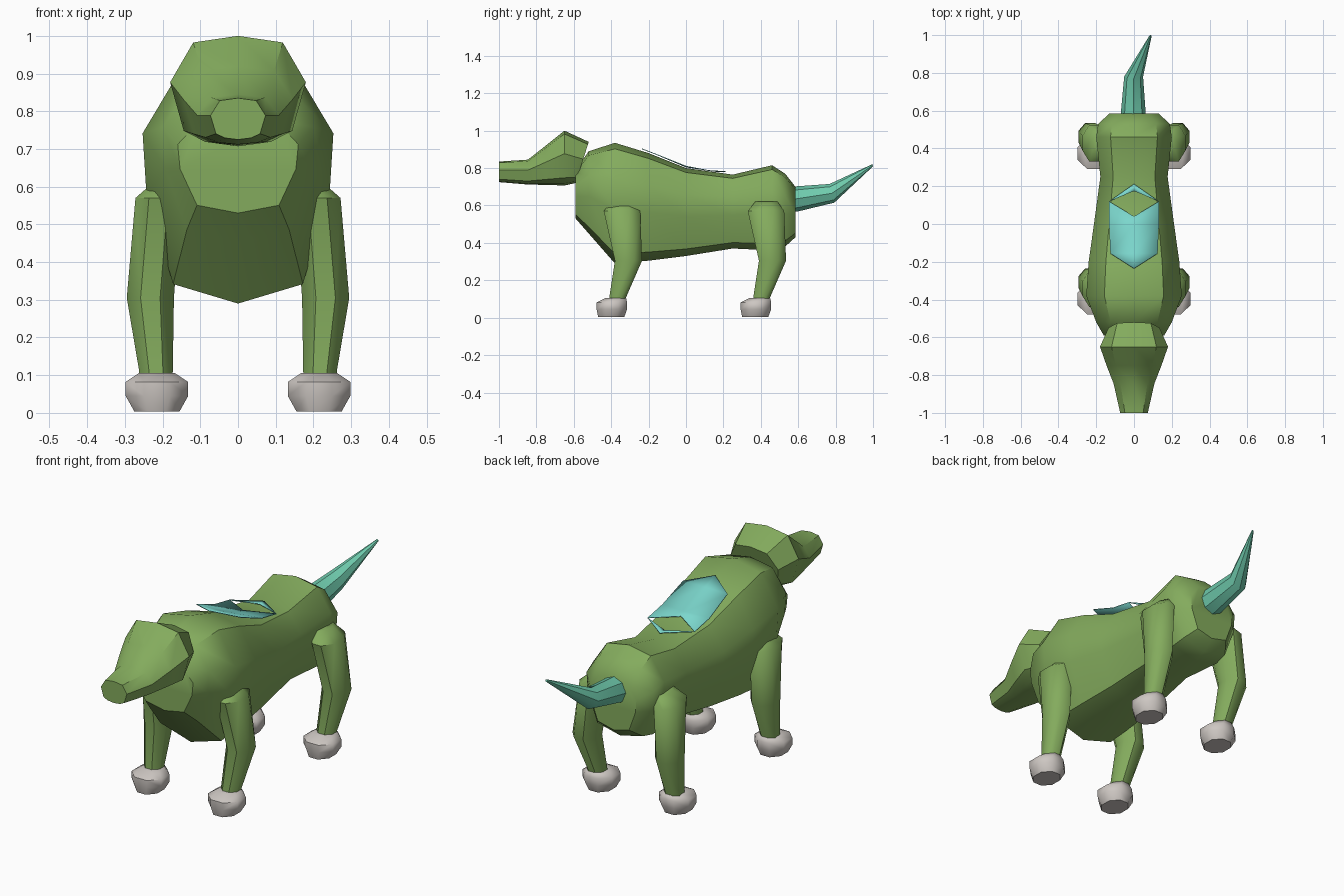
import bpy, bmesh, math
from mathutils import Vector

if "Cube" in bpy.data.objects:
    bpy.data.objects.remove(bpy.data.objects["Cube"])


def material(name, rgb):
    m = bpy.data.materials.new(name)
    m.diffuse_color = (*rgb, 1)
    m.use_nodes = True
    m.node_tree.nodes["Principled BSDF"].inputs["Base Color"].default_value = m.diffuse_color
    return m


GREEN = material("leaf green", (0.23, 0.41, 0.11))
MINT = material("mint", (0.16, 0.60, 0.42))
AQUA = material("aqua", (0.20, 0.68, 0.61))
GREY = material("pale grey", (0.61, 0.57, 0.54))


def finish(name, bm, mat, angle=40):
    bmesh.ops.recalc_face_normals(bm, faces=bm.faces[:])
    me = bpy.data.meshes.new(name)
    bm.to_mesh(me)
    bm.free()
    me.materials.append(mat)
    ob = bpy.data.objects.new(name, me)
    bpy.context.collection.objects.link(ob)
    bpy.ops.object.select_all(action='DESELECT')
    ob.select_set(True)
    bpy.context.view_layer.objects.active = ob
    bpy.ops.object.shade_smooth_by_angle(angle=math.radians(angle))
    return ob


def loft(name, rings, mat, angle=40):
    """Skin a list of closed rings and cap both ends."""
    bm = bmesh.new()
    vs = [[bm.verts.new(p) for p in r] for r in rings]
    n = len(vs[0])
    for a, b in zip(vs, vs[1:]):
        for i in range(n):
            j = (i + 1) % n
            bm.faces.new((a[i], a[j], b[j], b[i]))
    bm.faces.new(vs[0])
    bm.faces.new(vs[-1])
    return finish(name, bm, mat, angle)


def section(half, y, w, zb, zt, lean=0.0):
    """Mirror a normalised half outline into a cross-section ring at y."""
    pts = half + [(-x, z) for x, z in reversed(half[1:-1])]
    return [(x * w, y + lean * (h - 0.5), zb + h * (zt - zb)) for x, h in pts]


def oval(x0, x1, y0, y1, z, n=8):
    cx, cy, rx, ry = (x0 + x1) / 2, (y0 + y1) / 2, (x1 - x0) / 2, (y1 - y0) / 2
    k = 1 / math.cos(math.pi / n)
    return [(cx + k * rx * math.cos((i + .5) * math.tau / n),
             cy + k * ry * math.sin((i + .5) * math.tau / n), z) for i in range(n)]


# Body: y, half width, bottom, top
BODY = [(0, 1), (.62, .95), (1, .70), (.96, .45), (.68, .08), (0, 0)]
loft("body", [section(BODY, *s) for s in (
    (-.59, .16, .53, .79), (-.52, .20, .45, .89), (-.38, .253, .29, .935),
    (-.20, .24, .305, .88), (0, .212, .33, .80), (.25, .178, .37, .765),
    (.46, .20, .36, .815), (.53, .19, .38, .77), (.585, .13, .43, .70))], GREEN)

# Head and tapering snout
HEAD = [(0, 1), (.66, .94), (1, .58), (.80, .14), (.48, .04), (0, 0)]
loft("head", [section(HEAD, *s) for s in (
    (-.555, .135, .72, .94, .07), (-.65, .18, .707, 1.0), (-.75, .145, .71, .92),
    (-.845, .108, .712, .845), (-1.0, .073, .725, .835))], GREEN)

# Tail: bent cone along a centre line with radii
tail = [((0, .50, .63), .07), ((-.004, .585, .635), .066),
        ((-.002, .78, .665), .05), ((.088, .998, .815), .006)]
rings = []
for (x, y, z), r in tail:
    rings.append([(x + r * math.cos(i * math.tau / 8), y - .25 * r * math.sin(i * math.tau / 8),
                   z + r * math.sin(i * math.tau / 8)) for i in range(8)])
loft("tail", rings, MINT)

# Legs and paws
for side, s in (("right", 1), ("left", -1)):
    for pos, dy in (("front", -.77), ("back", 0)):
        leg = [oval(.175, .262, .36 + dy, .45 + dy, .07),
               oval(.173, .262, .36 + dy, .45 + dy, .11),
               oval(.170, .295, .39 + dy, .535 + dy, .305),
               oval(.150, .272, .33 + dy, .525 + dy, .57),
               oval(.140, .215, .37 + dy, .49 + dy, .62)]
        paw = [oval(.155, .275, .30 + dy, .44 + dy, .004),
               oval(.132, .298, .292 + dy, .455 + dy, .045),
               oval(.132, .298, .292 + dy, .455 + dy, .082),
               oval(.168, .262, .34 + dy, .45 + dy, .106)]
        for part, shape, mat, ang in (("leg", leg, GREEN, 45), ("paw", paw, GREY, 60)):
            loft(f"{pos}_{side}_{part}", [[(x * s, y, z) for x, y, z in r] for r in shape], mat, ang)

# Back patch: thin sheet with a diamond opening near the rear
bm = bmesh.new()
P = {k: bm.verts.new(v) for k, v in {
    "tip": (0, -.235, .905), "l1": (-.125, -.155, .874), "r1": (.125, -.155, .874),
    "l2": (-.132, 0, .812), "r2": (.132, 0, .812), "m2": (0, 0, .808), "m1": (0, -.155, .874),
    "l3": (-.132, .12, .789), "r3": (.132, .12, .789), "m3": (0, .04, .802),
    "in": (0, .175, .782), "end": (0, .212, .783)}.items()}
for f in ("tip l1 m1", "tip m1 r1", "l1 l2 m2 m1", "m1 m2 r2 r1",
          "l2 l3 m3 m2", "m2 m3 r3 r2", "l3 end in", "in end r3"):
    bm.faces.new([P[k] for k in f.split()])
patch = finish("back_patch", bm, AQUA, 30)
if patch.data.polygons[0].normal.z < 0:
    patch.data.flip_normals()
mod = patch.modifiers.new("thickness", 'SOLIDIFY')
mod.thickness = .004
